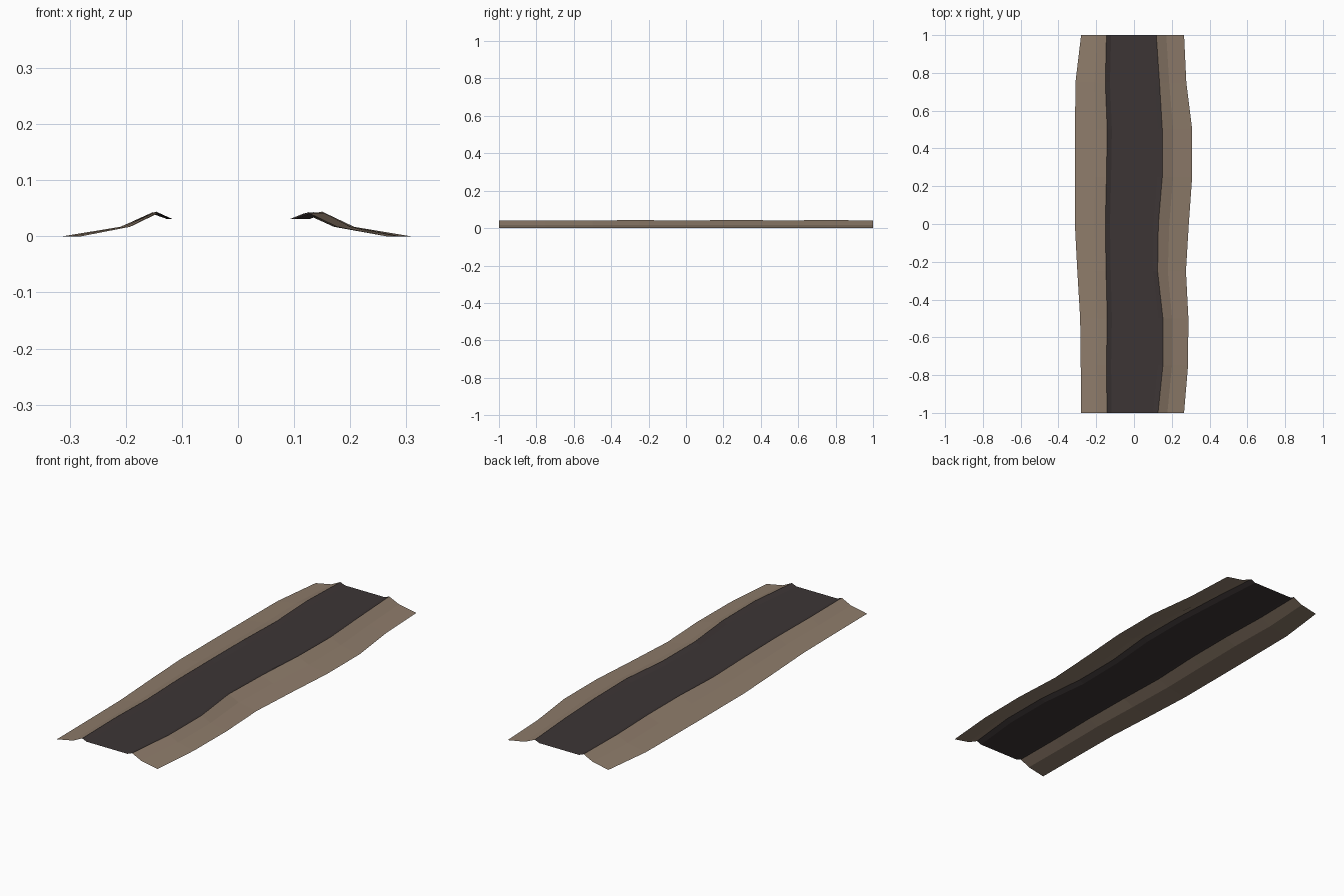
import bpy, bmesh

if "Cube" in bpy.data.objects:
    bpy.data.objects.remove(bpy.data.objects["Cube"])


def material(name, rgb):
    m = bpy.data.materials.new(name)
    m.diffuse_color = (*rgb, 1)
    m.use_nodes = True
    m.node_tree.nodes["Principled BSDF"].inputs["Base Color"].default_value = m.diffuse_color
    return m


EARTH = material("earth brown", (0.27, 0.20, 0.145))
DARK = material("dark bed", (0.046, 0.036, 0.036))

# stations along the length, and bank outlines at each station
YS = [-1 + 0.25 * i for i in range(9)]
L_OUT = [-.28, -.282, -.285, -.30, -.313, -.313, -.312, -.31, -.28]
L_CREST = [-.143, -.146, -.142, -.148, -.152, -.146, -.142, -.152, -.146]
R_OUT = [.265, .286, .288, .275, .29, .308, .308, .277, .265]
R_CREST = [.127, .153, .153, .125, .129, .15, .15, .135, .118]
CREST_Z = [.041, .042, .041, .043, .040, .044, .041, .043, .041]


def sheet(name, rows, mat):
    """Loft a thin open sheet through cross-section rows."""
    bm = bmesh.new()
    grid = [[bm.verts.new(p) for p in row] for row in rows]
    for a, b in zip(grid, grid[1:]):
        for i in range(len(a) - 1):
            bm.faces.new((a[i], a[i + 1], b[i + 1], b[i]))
    # face upwards
    bm.normal_update()
    for f in bm.faces:
        if f.normal.z < 0:
            f.normal_flip()
    me = bpy.data.meshes.new(name)
    bm.to_mesh(me)
    bm.free()
    me.materials.append(mat)
    ob = bpy.data.objects.new(name, me)
    bpy.context.collection.objects.link(ob)
    return ob


def bank_rows(outer, crest):
    rows = []
    for y, o, c, z in zip(YS, outer, crest, CREST_Z):
        mid = c + (o - c) * 0.36
        rows.append([(o, y, 0), (mid, y, 0.017), (c, y, z)])
    return rows


# sloping earth banks
sheet("left_bank", bank_rows(L_OUT, L_CREST), EARTH)
sheet("right_bank", bank_rows(R_OUT, R_CREST), EARTH)

# dark bed: short inner slopes down to a flat floor
bed = []
for y, l, r, z in zip(YS, L_CREST, R_CREST, CREST_Z):
    bed.append([(l, y, z), (l + 0.025, y, 0.031), (r - 0.025, y, 0.031), (r, y, z)])
sheet("channel_bed", bed, DARK)
